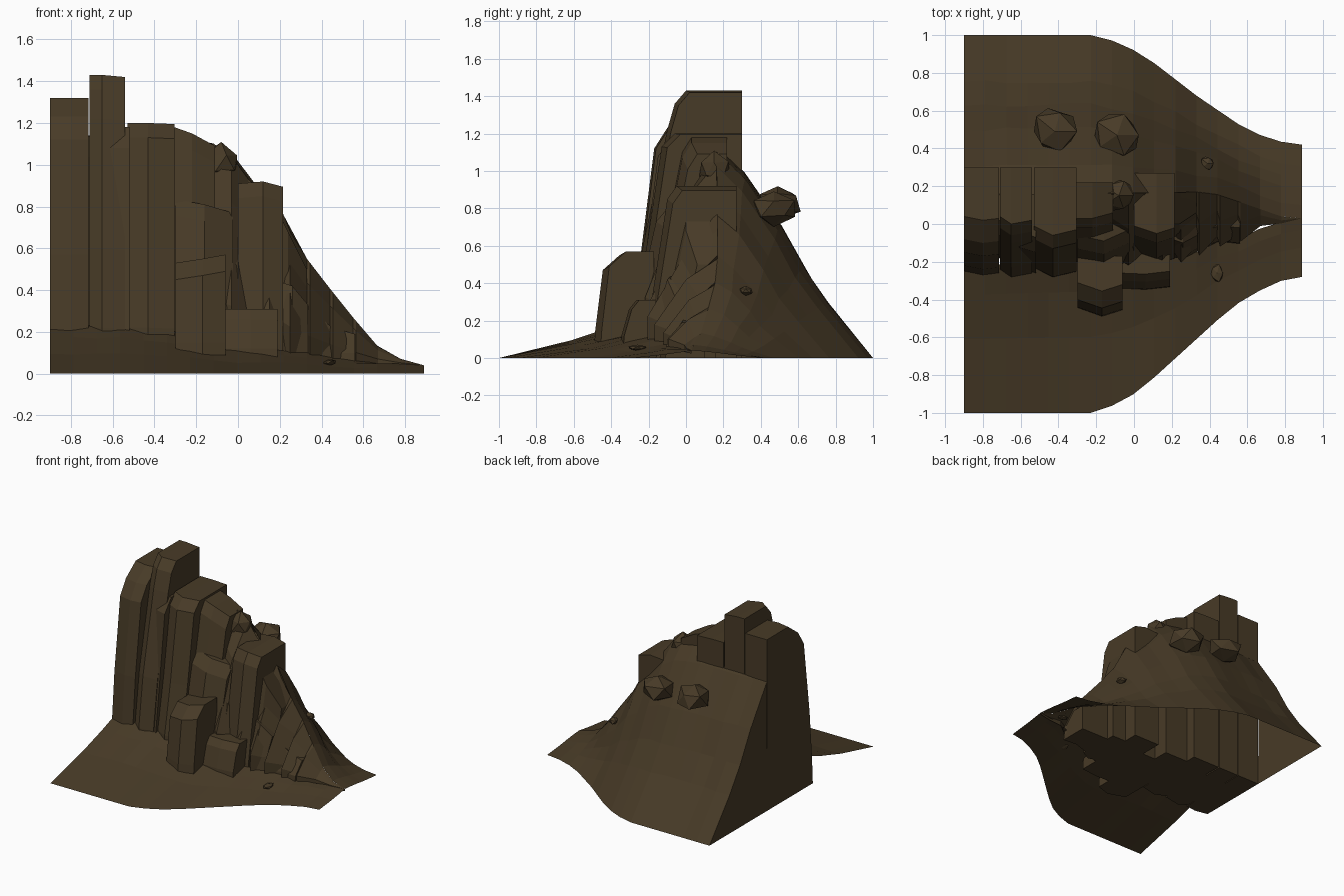
import bpy, bmesh, random
from mathutils import Vector

random.seed(4)
cube = bpy.data.objects.get("Cube")
if cube:
    bpy.data.objects.remove(cube)

rock = bpy.data.materials.new("dark_brown_rock")
rock.use_nodes = True
colour = (0.064, 0.043, 0.020, 1)
rock.diffuse_color = colour
bsdf = rock.node_tree.nodes["Principled BSDF"]
bsdf.inputs["Base Color"].default_value = colour
bsdf.inputs["Roughness"].default_value = 0.9


def finish(name, bm, recalc=True):
    if recalc:
        bmesh.ops.recalc_face_normals(bm, faces=bm.faces)
    mesh = bpy.data.meshes.new(name)
    bm.to_mesh(mesh)
    bm.free()
    mesh.materials.append(rock)
    obj = bpy.data.objects.new(name, mesh)
    bpy.context.collection.objects.link(obj)
    return obj


def interp(points, x):
    """Piecewise linear lookup in (x, value) pairs."""
    for (xa, a), (xb, b) in zip(points, points[1:]):
        if x <= xb:
            return a + (b - a) * max(0, (x - xa) / (xb - xa))
    return points[-1][1]


def loft(bm, rows):
    """Quads between neighbouring rows of points."""
    grid = [[bm.verts.new(p) for p in row] for row in rows]
    for r, s in zip(grid, grid[1:]):
        for i in range(len(r) - 1):
            bm.faces.new((r[i], r[i + 1], s[i + 1], s[i]))
    return grid


def pillar(name, profile, back, stations):
    """Prism along x: (y, z) front profile, back y, and (x, dy, dz) stations."""
    bm = bmesh.new()
    rings = []
    for x, dy, dz in stations:
        ring = [(x, y + dy, z + dz * (z > 0.2)) for y, z in profile]
        top = ring[-1][2]
        ring += [(x, back, top), (x, back, 0)]
        rings.append(ring + ring[:1])
    grid = loft(bm, rings)
    bm.faces.new(grid[0][:-1])
    bm.faces.new(grid[-1][:-1])
    bmesh.ops.remove_doubles(bm, verts=bm.verts, dist=0.0005)
    return finish(name, bm)


# Outline curves of the ground
back_edge = [(-0.9, 1), (-0.23, 1), (-0.11, 0.97), (0, 0.92), (0.11, 0.85),
             (0.33, 0.68), (0.55, 0.53), (0.67, 0.47), (0.78, 0.435), (0.89, 0.42)]
front_edge = [(-0.9, -1), (-0.23, -1), (-0.11, -0.96), (0, -0.9), (0.11, -0.81),
              (0.44, -0.51), (0.55, -0.42), (0.67, -0.35), (0.78, -0.3), (0.89, -0.28)]
ridge_y = [(-0.9, 0.15), (0.4, 0.17), (0.55, 0.12), (0.78, 0.04), (0.89, 0.03)]
ridge_z = [(-0.9, 1.14), (-0.3, 1.14), (-0.11, 1.1), (0, 1.02), (0.05, 0.93),
           (0.21, 0.78), (0.25, 0.68), (0.33, 0.55), (0.43, 0.42), (0.55, 0.27),
           (0.67, 0.13), (0.78, 0.07), (0.89, 0.04)]
base_y = [(-0.9, -0.22), (0.2, -0.18), (0.3, -0.17), (0.4, -0.1), (0.55, -0.08),
          (0.65, -0.03), (0.78, 0.01), (0.89, 0.03)]
base_z = [(-0.9, 0.23), (-0.55, 0.23), (-0.3, 0.2), (0, 0.14), (0.2, 0.12),
          (0.4, 0.08), (0.6, 0.06), (0.89, 0.04)]
xs = [-0.9 + 1.79 * i / 16 for i in range(17)]

# Back slope with the closed end
slope = [(0, 0), (0.29, 0.26), (0.44, 0.42), (0.59, 0.62), (0.82, 0.87), (1, 1)]
bm = bmesh.new()
rows = []
for x in xs:
    e, r, h = interp(back_edge, x), interp(ridge_y, x), interp(ridge_z, x)
    row = []
    for u, v in slope:
        wob = random.uniform(-0.012, 0.012) * (0 < u < 1) * (-0.89 < x < 0.6)
        row.append((x, e + (r - e) * u + wob, h * v))
    rows.append(row)
grid = loft(bm, rows)
bm.faces.new(grid[0][:5] + [bm.verts.new((-0.9, 0.3, 0))])
finish("back_slope", bm)

# Front apron
bm = bmesh.new()
rows = []
for x in xs:
    e, b, h = interp(front_edge, x), interp(base_y, x), interp(base_z, x)
    row = []
    for u, v in ((0, 0), (0.5, 0.42), (0.8, 0.75), (1, 1)):
        wob = random.uniform(-0.008, 0.008) * (0 < u) * (x < 0.7)
        row.append((x, e + (b - e) * u, h * v + wob))
    rows.append(row)
loft(bm, rows)
finish("front_apron", bm)

# Broken cliff face under the falling ridge
bm = bmesh.new()
rows = []
for i, x in enumerate([-0.12, -0.03, 0.05, 0.15, 0.21, 0.25, 0.33, 0.345, 0.44,
                       0.455, 0.55, 0.565, 0.67, 0.78, 0.89]):
    r, h = interp(ridge_y, x), interp(ridge_z, x)
    b, z = interp(base_y, x), interp(base_z, x)
    out = (0.03 if i % 2 == 0 else -0.03) * min(1, (0.9 - x) * 2)
    rows.append([(x, r, h), (x, r + (b - r) * 0.45 + out, h + (z - h) * 0.25),
                 (x, b + out, z + (h - z) * 0.2), (x, b + out, z * 0.6)])
loft(bm, rows)
finish("cliff_face", bm)

# Tall rock columns
pillar("end_column", [(-0.28, 0), (-0.27, 0.2), (-0.24, 0.57), (-0.17, 1.12), (-0.1, 1.23), (0.02, 1.32)],
       0.3, [(-0.9, 0.02, 0), (-0.8, 0, 0), (-0.715, 0.01, 0)])
pillar("highest_column", [(-0.28, 0), (-0.27, 0.22), (-0.22, 0.6), (-0.09, 1.22), (-0.05, 1.36), (0.01, 1.43)],
       0.3, [(-0.71, 0.03, 0), (-0.65, -0.01, 0), (-0.54, 0.01, -0.01)])
pillar("wedge_column", [(-0.27, 0), (-0.26, 0.2), (-0.15, 1.08), (-0.07, 1.18), (0, 1.18)],
       0.16, [(-0.73, 0.1, -0.05), (-0.62, 0.03, 0), (-0.52, 0, 0)])
pillar("broad_column", [(-0.28, 0), (-0.27, 0.22), (-0.2, 0.6), (-0.12, 1.13), (-0.05, 1.2)],
       0.3, [(-0.53, 0.04, 0), (-0.43, -0.01, 0), (-0.305, 0.02, -0.005)])
pillar("ridge_column", [(-0.2, 0), (-0.12, 0.6), (-0.02, 1.1), (0.03, 1.18)],
       0.22, [(-0.305, 0, 0), (-0.22, 0, -0.03), (-0.11, 0.03, -0.09)])
pillar("right_column", [(-0.21, 0), (-0.2, 0.14), (-0.09, 0.84), (-0.04, 0.91)],
       0.27, [(0, 0.03, 0), (0.12, -0.01, 0.01), (0.215, 0.02, -0.015)])

# Lower columns in front
pillar("middle_column", [(-0.28, 0), (-0.25, 0.2), (-0.13, 0.74), (-0.06, 0.82)],
       0.1, [(-0.3, 0, 0.015), (-0.16, -0.03, -0.01), (-0.025, 0.03, -0.05)])
pillar("front_column", [(-0.48, 0), (-0.47, 0.15), (-0.43, 0.46), (-0.34, 0.54)],
       -0.17, [(-0.3, 0.03, -0.01), (-0.17, -0.015, 0.01), (-0.06, 0.02, 0.03)])
pillar("short_column", [(-0.35, 0), (-0.34, 0.12), (-0.3, 0.26), (-0.26, 0.31)],
       -0.1, [(-0.065, 0, 0), (0.06, -0.005, 0), (0.19, 0.01, 0)])
pillar("gap_filler", [(-0.26, 0), (-0.22, 0.2), (-0.12, 0.52), (-0.09, 0.57)],
       0.1, [(-0.08, 0, 0.05), (0, 0.0, 0), (0.07, 0.03, -0.25)])

# Stepped ledges towards the low end
pillar("upper_ledge", [(-0.16, 0), (-0.1, 0.3), (0, 0.74)],
       0.16, [(0.2, 0, 0.02), (0.24, 0.0, -0.06), (0.33, 0.06, -0.24)])
pillar("middle_ledge", [(-0.2, 0), (-0.17, 0.2), (-0.1, 0.42)],
       0.1, [(0.2, 0.02, 0.02), (0.26, 0, 0), (0.335, 0.04, -0.09)])
pillar("lower_ledge", [(-0.11, 0), (-0.1, 0.1), (-0.02, 0.25)],
       0.1, [(0.33, -0.03, 0.08), (0.45, 0.01, -0.03), (0.56, 0, -0.06)])


# Loose boulders
def boulder(name, centre, size, jitter=0.15):
    bm = bmesh.new()
    bmesh.ops.create_icosphere(bm, subdivisions=1, radius=1)
    for v in bm.verts:
        v.co *= 1 + random.uniform(-jitter, jitter)
        v.co = Vector(centre) + v.co * Vector(size)
    finish(name, bm)


boulder("large_boulder", (-0.42, 0.49, 0.83), (0.12, 0.135, 0.1))
boulder("second_boulder", (-0.09, 0.47, 0.8), (0.13, 0.12, 0.09))
boulder("crest_rock", (-0.08, 0.15, 1.01), (0.1, 0.09, 0.09))
boulder("small_stone", (0.39, 0.32, 0.36), (0.04, 0.04, 0.025))
boulder("front_pebble", (0.44, -0.26, 0.055), (0.035, 0.05, 0.015))
boulder("end_pebble", (0.7, 0.05, 0.06), (0.04, 0.03, 0.015))
